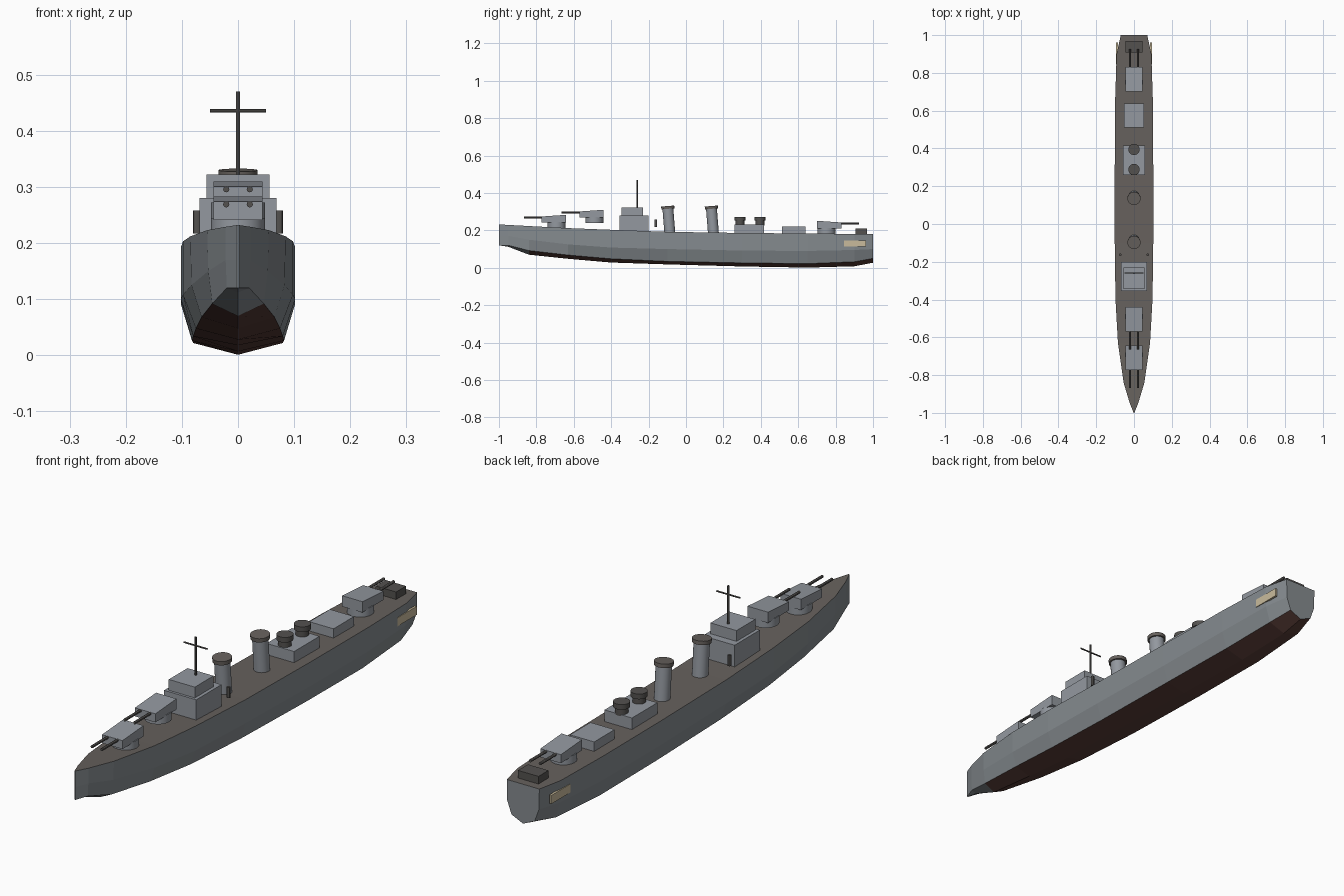
import bpy, bmesh
from mathutils import Vector

old = bpy.data.objects.get("Cube")
if old:
    bpy.data.objects.remove(old)


def material(name, rgb):
    mat = bpy.data.materials.new(name)
    mat.use_nodes = True
    colour = tuple((c / 255) ** 2.2 for c in rgb) + (1,)
    mat.diffuse_color = colour
    mat.node_tree.nodes["Principled BSDF"].inputs["Base Color"].default_value = colour
    return mat


HULL = material("hull grey", (132, 138, 142))
UPPER = material("superstructure grey", (146, 151, 158))
DECK = material("deck brown grey", (102, 97, 93))
RED = material("underwater red", (88, 62, 57))
DARK = material("dark fittings", (84, 82, 80))
TAN = material("tan plate", (200, 186, 155))


def finish(name, bm, *mats, smooth=False):
    bmesh.ops.recalc_face_normals(bm, faces=bm.faces[:])
    mesh = bpy.data.meshes.new(name)
    bm.to_mesh(mesh)
    bm.free()
    for mat in mats:
        mesh.materials.append(mat)
    obj = bpy.data.objects.new(name, mesh)
    bpy.context.collection.objects.link(obj)
    if smooth:
        bpy.ops.object.select_all(action="DESELECT")
        obj.select_set(True)
        bpy.context.view_layer.objects.active = obj
        bpy.ops.object.shade_smooth_by_angle()
    return obj


def box(name, mat, x, y, z, slope=0, front=-1):
    """Box from (min, max) ranges; slope lowers the roof at the front edge."""
    bm = bmesh.new()
    bmesh.ops.create_cube(bm, size=1)
    for v in bm.verts:
        drop = slope if v.co.z > 0 and v.co.y * front > 0 else 0
        pick = [r[1] if c > 0 else r[0] for r, c in zip((x, y, z), v.co)]
        v.co = Vector(pick) - Vector((0, 0, drop))
    return finish(name, bm, mat)


def tube(name, mat, start, end, radius, sides=24):
    """Closed cylinder between two points."""
    a, b = Vector(start), Vector(end)
    bm = bmesh.new()
    bmesh.ops.create_cone(bm, cap_ends=True, segments=sides, radius1=radius,
                          radius2=radius, depth=(b - a).length)
    turn = (b - a).to_track_quat("Z", "Y")
    for v in bm.verts:
        v.co = turn @ v.co + (a + b) / 2
    return finish(name, bm, mat, smooth=True)


# Hull stations: y, deck (half width, z), bilge, chine, keel z
stations = [
    (-1, (.002, .232), (.002, .17), (.002, .12), .12),
    (-.95, (.022, .229), (.022, .17), (.02, .12), .112),
    (-.84, (.055, .223), (.053, .15), (.046, .092), .07),
    (-.63, (.085, .212), (.083, .125), (.065, .068), .048),
    (-.4, (.098, .203), (.098, .108), (.075, .048), .028),
    (-.1, (.102, .192), (.102, .1), (.08, .034), .018),
    (.3, (.102, .186), (.102, .092), (.082, .026), .007),
    (.65, (.1, .183), (.1, .09), (.08, .022), .001),
    (.9, (.092, .181), (.09, .095), (.07, .032), .008),
    (1, (.07, .18), (.068, .1), (.05, .05), .027),
]
bm = bmesh.new()
rings = []
for y, *sides, keel in stations:
    outline = [(-w, y, z) for w, z in sides] + [(0, y, keel)]
    outline += [(w, y, z) for w, z in reversed(sides)]
    rings.append([bm.verts.new(p) for p in outline])
count = len(rings[0])
for a, b in zip(rings, rings[1:]):
    for i in range(count):
        j = (i + 1) % count
        face = bm.faces.new((a[i], a[j], b[j], b[i]))
        if j == 0:
            face.material_index = 1
        elif i in (2, 3) and a[0].co.y > -.9:
            face.material_index = 2
bm.faces.new(rings[0])
bm.faces.new(rings[-1])
finish("hull", bm, HULL, DECK, RED)


# Twin gun turrets; front is the direction the barrels point
def turret(name, y, base, foot, front):
    top = base + .068
    box(name + "_house", UPPER, (-.044, .044), (y - .065, y + .065),
        (base + .026, top), .009, front)
    ring_y = y - front * .015
    tube(name + "_ring", UPPER, (0, ring_y, foot), (0, ring_y, base + .03), .048)
    for x in (-.021, .021):
        tube(name + "_barrel", DARK, (x, y, top - .014),
             (x, y + front * .16, top - .014), .0055, 12)


turret("forward_lower_turret", -.707, .215, .205, -1)
turret("forward_upper_turret", -.505, .242, .24, -1)
turret("aft_turret", .766, .183, .175, 1)

# Bridge, mast and signal posts
box("bridge_lower", UPPER, (-.069, .069), (-.355, -.2), (.19, .28))
box("bridge_upper", UPPER, (-.056, .056), (-.345, -.23), (.28, .322))
tube("mast", DARK, (0, -.26, .31), (0, -.26, .47), .004, 12)
tube("mast_yard", DARK, (-.05, -.26, .436), (.05, -.26, .436), .003, 12)
for x in (-.073, .073):
    tube("side_post", DARK, (x, -.162, .217), (x, -.162, .258), .007, 12)

# Funnels, leaning slightly forward, with dark caps
for y in (-.086, .147):
    foot, top = Vector((0, y, .18)), Vector((0, y - .012, .33))
    tube("funnel", UPPER, foot, foot.lerp(top, .92), .029)
    tube("funnel_cap", DECK, foot.lerp(top, .9), top, .035)

# Midship platform with two drum mounts
box("drum_platform", UPPER, (-.059, .059), (.26, .416), (.18, .23))
for y in (.288, .395):
    tube("drum_body", DARK, (0, y, .225), (0, y, .26), .024)
    tube("drum_top", DARK, (0, y, .252), (0, y, .272), .03)

# Aft deckhouse, stern locker and stern side plates
box("aft_deckhouse", UPPER, (-.052, .052), (.512, .638), (.175, .22))
box("stern_locker", DARK, (-.044, .044), (.907, .968), (.17, .21))
for side in (-1, 1):
    inner, outer = sorted((side * .086, side * .0945))
    box("stern_side_plate", TAN, (inner, outer), (.845, .962), (.114, .147))
